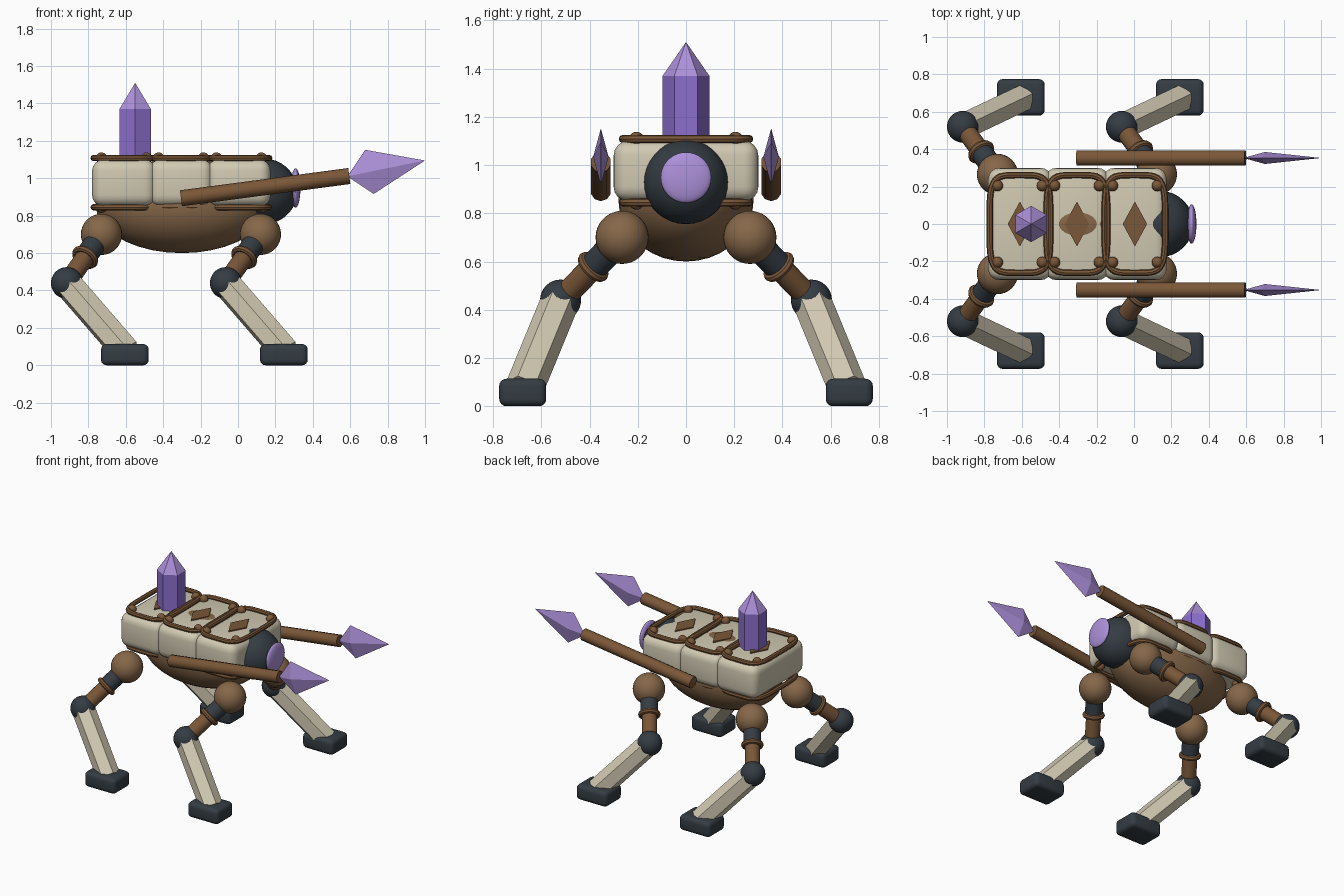
import bpy, bmesh, math
from mathutils import Vector, Matrix

if "Cube" in bpy.data.objects:
    bpy.data.objects.remove(bpy.data.objects["Cube"])


def srgb(r, g, b):
    f = lambda c: ((c / 255 + 0.055) / 1.055) ** 2.4 if c > 10 else c / 3294
    return (f(r), f(g), f(b), 1)


def material(name, *rgb):
    m = bpy.data.materials.new(name)
    m.diffuse_color = srgb(*rgb)
    m.use_nodes = True
    m.node_tree.nodes["Principled BSDF"].inputs["Base Color"].default_value = m.diffuse_color
    return m


CREAM = material("cream_shell", 209, 201, 178)
BROWN = material("bark_brown", 134, 103, 73)
VINE = material("vine_brown", 122, 87, 56)
DARK = material("dark_slate", 52, 60, 67)
VIOLET = material("crystal_violet", 140, 110, 205)
LILAC = material("light_lilac", 173, 145, 218)


def finish(name, bm, mat, smooth=True):
    me = bpy.data.meshes.new(name)
    bmesh.ops.recalc_face_normals(bm, faces=bm.faces)
    bm.to_mesh(me)
    bm.free()
    me.materials.append(mat)
    ob = bpy.data.objects.new(name, me)
    bpy.context.collection.objects.link(ob)
    if smooth:
        bpy.ops.object.select_all(action='DESELECT')
        ob.select_set(True)
        bpy.context.view_layer.objects.active = ob
        bpy.ops.object.shade_smooth_by_angle(angle=math.radians(40))
    return ob


def ball(name, centre, radii, mat):
    bm = bmesh.new()
    m = Matrix.Translation(centre) @ Matrix.Diagonal((*radii, 1))
    bmesh.ops.create_uvsphere(bm, u_segments=32, v_segments=18, radius=1, matrix=m)
    return finish(name, bm, mat)


def axis_frame(a, b, t):
    """Frame at fraction t between two points, z along the line."""
    a, b = Vector(a), Vector(b)
    return Matrix.Translation(a.lerp(b, t)) @ (b - a).to_track_quat('Z', 'Y').to_matrix().to_4x4()


def rod(name, a, b, r1, r2, sides, mat, smooth=True):
    bm = bmesh.new()
    bmesh.ops.create_cone(bm, cap_ends=True, segments=sides, radius1=r1, radius2=r2,
                          depth=(Vector(b) - Vector(a)).length, matrix=axis_frame(a, b, 0.5))
    return finish(name, bm, mat, smooth)


def rounded_box(name, centre, size, bevel, mat):
    bm = bmesh.new()
    m = Matrix.Translation(centre) @ Matrix.Diagonal((*size, 1))
    bmesh.ops.create_cube(bm, size=1, matrix=m)
    bmesh.ops.bevel(bm, geom=bm.edges[:], offset=bevel, segments=4, profile=0.5, affect='EDGES')
    return finish(name, bm, mat)


def loop_tube(name, points, radius, mat, sides=8):
    """Closed tube swept along a ring of points."""
    bm = bmesh.new()
    n = len(points)
    rings = []
    for i, p in enumerate(points):
        tangent = (points[(i + 1) % n] - points[i - 1]).normalized()
        up = Vector((0, 0, 1))
        out = tangent.cross(up)
        rings.append([bm.verts.new(p + radius * (math.cos(a) * out + math.sin(a) * up))
                      for a in (math.tau * k / sides for k in range(sides))])
    for i in range(n):
        r, s = rings[i], rings[(i + 1) % n]
        for k in range(sides):
            j = (k + 1) % sides
            bm.faces.new((r[k], r[j], s[j], s[k]))
    return finish(name, bm, mat)


def rounded_loop(cx, z, hx, hy, n=48):
    """Bulging rectangle outline."""
    pts = []
    for i in range(n):
        c, s = math.cos(math.tau * i / n), math.sin(math.tau * i / n)
        pts.append(Vector((cx + hx * math.copysign(abs(c) ** 0.45, c),
                           hy * math.copysign(abs(s) ** 0.45, s), z)))
    return pts


# Belly
ball("belly", (-0.3, 0, 0.8535), (0.46, 0.28, 0.2535), BROWN)

# Shell segments with vine trims, knobs and diamond inlays
for i, cx in enumerate((-0.61, -0.305, 0.005)):
    rounded_box(f"shell_segment_{i}", (cx, 0, 0.975), (0.34, 0.6, 0.25), 0.06, CREAM)
    for level, z in (("top", 1.108), ("bottom", 0.845)):
        loop_tube(f"vine_{level}_{i}", rounded_loop(cx, z, 0.162, 0.262), 0.017, VINE)
        for sx in (-1, 1):
            for sy in (-1, 1):
                ball(f"vine_knob_{level}_{i}", (cx + 0.12 * sx, 0.205 * sy, z),
                     (0.03, 0.03, 0.03), VINE)
    bm = bmesh.new()
    m = Matrix.Translation((cx, 0, 1.104)) @ Matrix.Diagonal((0.065, 0.12, 1, 1))
    bmesh.ops.create_cone(bm, cap_ends=True, segments=4, radius1=1, radius2=1,
                          depth=0.009, matrix=m)
    finish(f"diamond_inlay_{i}", bm, VINE, False)

# Back crystal: hexagonal prism with pointed cap, corners along y
rod("crystal_column", (-0.55, 0, 1.05), (-0.55, 0, 1.37), 0.097, 0.097, 6, VIOLET, False)
rod("crystal_tip", (-0.55, 0, 1.37), (-0.55, 0, 1.51), 0.097, 0, 6, LILAC, False)

# Head and eye
ball("head", (0.14, 0, 0.93), (0.177, 0.177, 0.175), DARK)
ball("eye", (0.308, 0, 0.948), (0.026, 0.105, 0.105), LILAC)

# Side spears
for side in (-1, 1):
    y = 0.353 * side
    rod("spear_shaft", (-0.305, y, 0.893), (0.595, y, 1.012), 0.043, 0.043, 10, VINE)
    bm = bmesh.new()
    back = bm.verts.new((0.585, y, 1.01))
    tip = bm.verts.new((1.0, y, 1.095))
    ring = [bm.verts.new(p) for p in ((0.68, y, 1.152), (0.70, y + 0.032, 1.034),
                                      (0.725, y, 0.916), (0.70, y - 0.032, 1.034))]
    for k in range(4):
        for end in (back, tip):
            bm.faces.new((ring[k], ring[(k + 1) % 4], end))
    finish("spear_head", bm, LILAC, False)

# Legs: shoulder, collar, ring, upper leg, knee, lower leg, foot
for where, dx in (("rear", 0), ("front", 0.85)):
    for side in (-1, 1):
        shoulder = Vector((-0.73 + dx, 0.265 * side, 0.70))
        knee = Vector((-0.915 + dx, 0.52 * side, 0.44))
        ankle = Vector((-0.595 + dx, 0.672 * side, 0.07))
        ball(f"{where}_shoulder", shoulder, (0.11,) * 3, BROWN)
        rod(f"{where}_collar", shoulder, shoulder.lerp(knee, 0.47), 0.06, 0.06, 20, DARK)
        rod(f"{where}_upper_leg", shoulder.lerp(knee, 0.4), knee, 0.051, 0.051, 20, VINE)
        frame = axis_frame(shoulder, knee, 0.47)
        circle = [Vector((0.058 * math.cos(a), 0.058 * math.sin(a), 0))
                  for a in (math.tau * k / 28 for k in range(28))]
        loop_tube(f"{where}_leg_ring", circle, 0.018, VINE).matrix_world = frame
        ball(f"{where}_knee", knee, (0.085,) * 3, DARK)
        rod(f"{where}_lower_leg", knee, ankle, 0.08, 0.08, 6, CREAM, False)
        rounded_box(f"{where}_foot", (-0.605 + dx, 0.677 * side, 0.057),
                    (0.255, 0.195, 0.114), 0.03, DARK)
